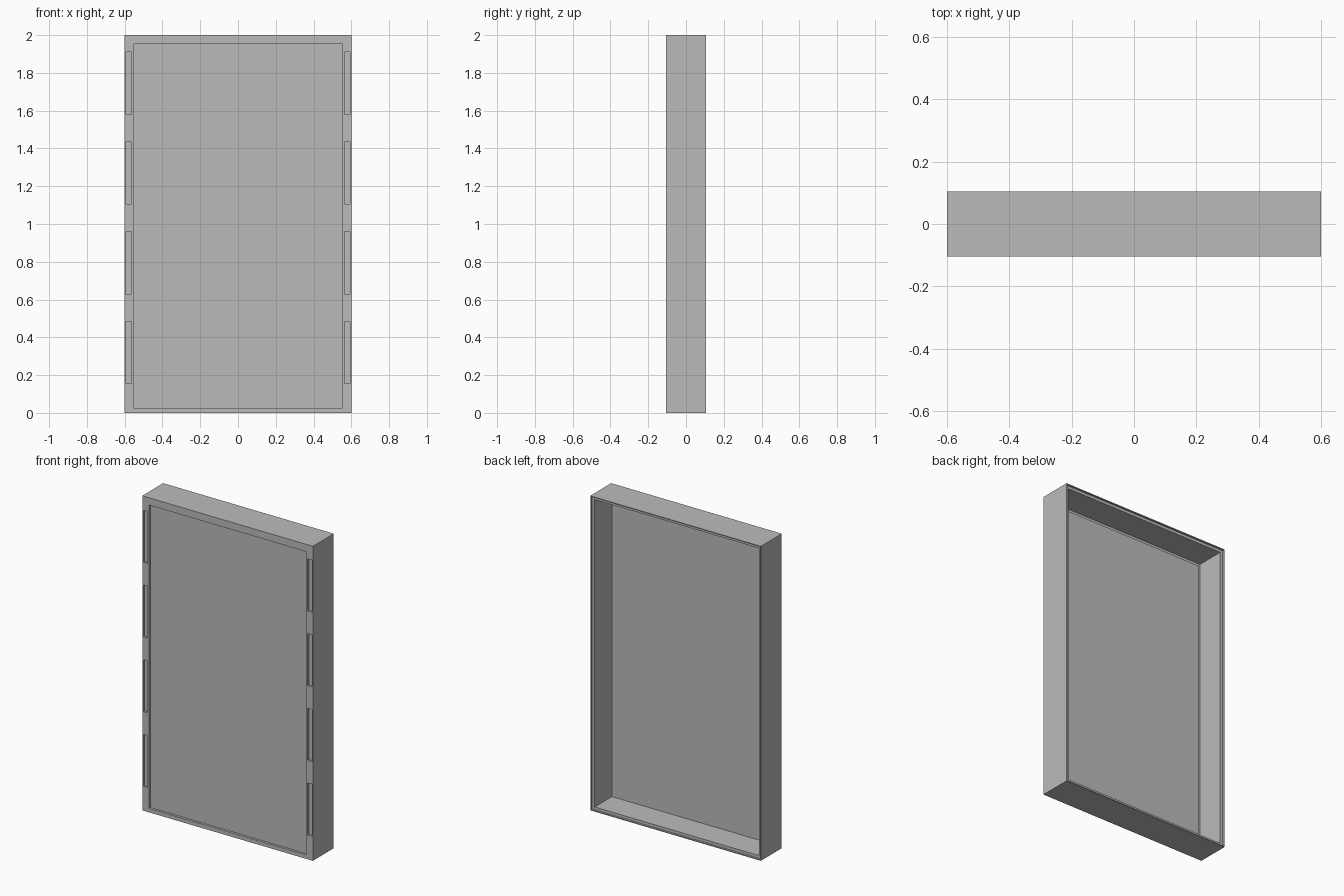
import bpy

cube = bpy.data.objects.get("Cube")
if cube:
    bpy.data.objects.remove(cube, do_unlink=True)

# One plain grey for everything
grey = bpy.data.materials.new("plain_grey")
grey.use_nodes = True
grey.diffuse_color = (0.5, 0.5, 0.5, 1)
grey.node_tree.nodes["Principled BSDF"].inputs["Base Color"].default_value = (0.5, 0.5, 0.5, 1)

W, D, H = 0.6, 0.105, 2.0      # half width, half depth, height


def box(name, x, y, z):
    """Box spanning the given (low, high) ranges."""
    spans = (x, y, z)
    bpy.ops.mesh.primitive_cube_add(size=1, location=[sum(s) / 2 for s in spans])
    ob = bpy.context.object
    ob.name = ob.data.name = name
    ob.scale = [s[1] - s[0] for s in spans]
    bpy.ops.object.transform_apply(location=True, scale=True)
    ob.data.materials.append(grey)
    return ob


def cut(target, x, y, z):
    """Remove a box-shaped volume from the target."""
    cutter = box("cutter", x, y, z)
    cutter.hide_render = True
    mod = target.modifiers.new("cut", "BOOLEAN")
    mod.operation = "DIFFERENCE"
    mod.solver = "EXACT"
    mod.object = cutter
    bpy.context.view_layer.objects.active = target
    bpy.ops.object.modifier_apply(modifier=mod.name)
    bpy.data.objects.remove(cutter, do_unlink=True)


# Case: a box opened from the back, leaving walls and a front bezel
case = box("case", (-W, W), (-D, D), (0, H))
lip, wall, bezel_back = 0.005, 0.023, -0.09
cut(case, (-W + wall, W - wall), (bezel_back, D + 0.1), (wall, H - wall))

# Shallow step around the back rim
cut(case, (-W + lip, W - lip), (D - 0.012, D + 0.1), (lip, H - lip))

# Window through the bezel
cut(case, (-0.553, 0.553), (-D - 0.1, bezel_back + 0.02), (0.025, 1.953))

# Four shallow slots down each side of the bezel
for side in (-1, 1):
    for i in range(4):
        low = 0.155 + i * 0.475
        x = sorted((side * 0.563, side * 0.593))
        cut(case, x, (-D - 0.1, -D + 0.012), (low, low + 0.33))

# Thin panel behind the bezel
box("front_panel", (-0.556, W - wall), (bezel_back, -0.08), (wall, 1.956))
